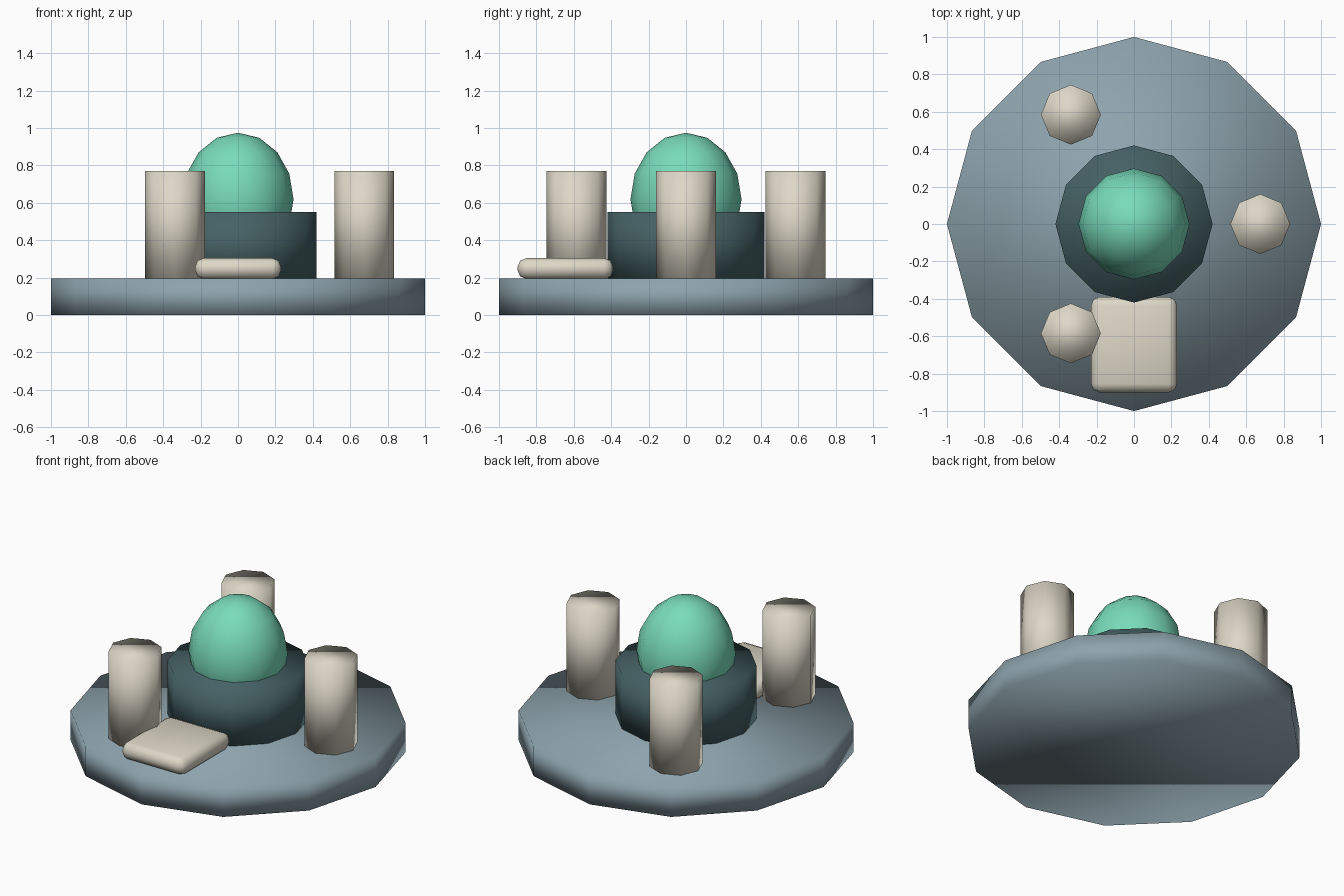
import bpy
from math import cos, sin, radians

cube = bpy.data.objects.get("Cube")
if cube:
    bpy.data.objects.remove(cube, do_unlink=True)


def material(name, rgb):
    mat = bpy.data.materials.new(name)
    mat.use_nodes = True
    colour = (*rgb, 1.0)
    mat.diffuse_color = colour
    mat.node_tree.nodes["Principled BSDF"].inputs["Base Color"].default_value = colour
    return mat


def finish(name, mat):
    obj = bpy.context.object
    obj.name = name
    obj.data.materials.append(mat)
    bpy.ops.object.shade_smooth()
    return obj


def drum(name, mat, sides, radius, bottom, top, x=0.0, y=0.0):
    bpy.ops.mesh.primitive_cylinder_add(
        vertices=sides, radius=radius, depth=top - bottom,
        location=(x, y, (top + bottom) / 2))
    return finish(name, mat)


stone = material("blue grey stone", (0.27, 0.37, 0.42))
dark = material("dark teal stone", (0.06, 0.12, 0.13))
cream = material("cream stone", (0.72, 0.68, 0.57))
green = material("mint green", (0.19, 0.71, 0.49))

floor = 0.195

# Wide round base and the central plinth
drum("base", stone, 12, 1.0, 0.0, floor)
drum("plinth", dark, 12, 0.42, floor, 0.55)

# Slightly tall dome sunk into the plinth
bpy.ops.mesh.primitive_uv_sphere_add(
    segments=12, ring_count=8, radius=1, location=(0, 0, 0.62))
bpy.context.object.scale = (0.297, 0.297, 0.355)
finish("dome", green)

# Three pillars evenly spaced around the plinth
for i, name in enumerate(("left_pillar", "back_right_pillar", "front_right_pillar")):
    angle = radians(120 * i)
    drum(name, cream, 8, 0.16, floor, 0.77, 0.675 * cos(angle), 0.675 * sin(angle))

# Rounded step in front of the plinth
bpy.ops.mesh.primitive_cube_add(size=1, location=(0, -0.645, 0.249))
bpy.context.object.scale = (0.46, 0.51, 0.11)
bpy.ops.object.transform_apply(location=False, rotation=False, scale=True)
step = finish("front_step", cream)
bevel = step.modifiers.new("rounded edges", "BEVEL")
bevel.width = 0.045
bevel.segments = 2
